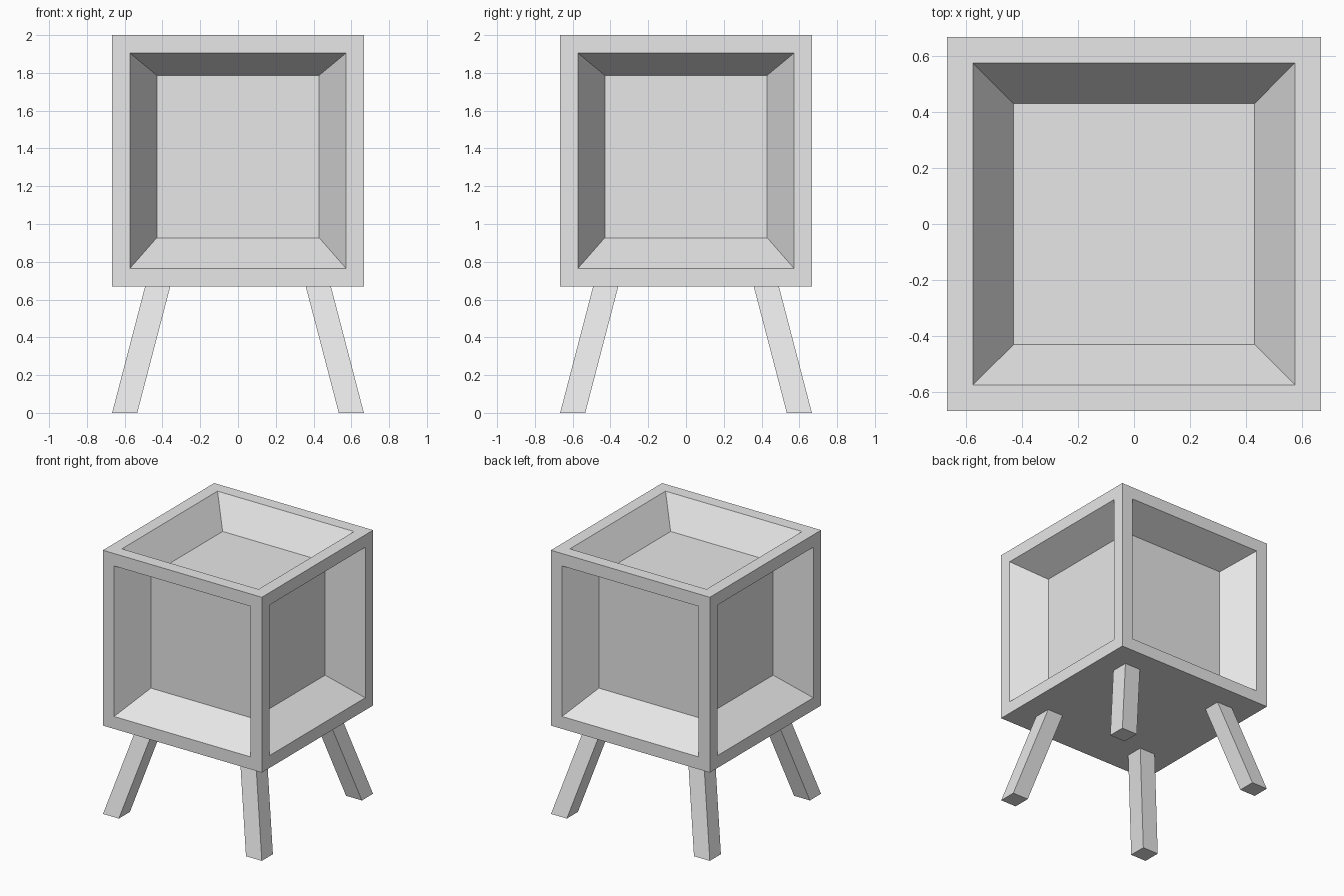
import bpy
import bmesh
from mathutils import Vector

HALF = 0.667          # half width of the box
BASE, TOP = 0.67, 2.0  # box bottom and top
RIM = 0.133           # width of the frame around each recess
CORE = 0.43           # half width of the inner core
CORE_MID = 1.357      # height of the core's centre

if "Cube" in bpy.data.objects:
    bpy.data.objects.remove(bpy.data.objects["Cube"], do_unlink=True)

grey = bpy.data.materials.new("light grey")
grey.use_nodes = True
grey.diffuse_color = (0.8, 0.8, 0.8, 1)
grey.node_tree.nodes["Principled BSDF"].inputs["Base Color"].default_value = (0.8, 0.8, 0.8, 1)


def add_object(name, bm):
    bmesh.ops.recalc_face_normals(bm, faces=bm.faces)
    mesh = bpy.data.meshes.new(name)
    bm.to_mesh(mesh)
    bm.free()
    mesh.materials.append(grey)
    obj = bpy.data.objects.new(name, mesh)
    bpy.context.collection.objects.link(obj)
    return obj


# Box with a tapered recess on every face but the bottom
bm = bmesh.new()
bmesh.ops.create_cube(bm, size=2)
middle = Vector((0, 0, (BASE + TOP) / 2))
for v in bm.verts:
    v.co = Vector((v.co.x * HALF, v.co.y * HALF, v.co.z * (TOP - BASE) / 2)) + middle
bm.normal_update()
panels = [f for f in bm.faces if f.normal.z > -0.5]
bmesh.ops.inset_individual(bm, faces=panels, thickness=RIM)
core_centre = Vector((0, 0, CORE_MID))
for panel in panels:
    # Sloped walls run from the rim to the corners of the inner core
    walls = bmesh.ops.inset_individual(bm, faces=[panel], thickness=RIM / 2)
    for v in panel.verts:
        direction = v.co - middle
        v.co = core_centre + Vector([CORE if c > 0 else -CORE for c in direction])
add_object("recessed_box", bm)

# Four square legs splayed outward on both axes
for side, sx in (("left", 1), ("right", -1)):
    for end, sy in (("front", -1), ("back", 1)):
        bm = bmesh.new()
        bmesh.ops.create_cube(bm, size=1)
        for v in bm.verts:
            at_top = v.co.z > 0
            centre = 0.425 if at_top else 0.6
            v.co = Vector((sx * centre + v.co.x * RIM,
                           sy * centre + v.co.y * RIM,
                           BASE if at_top else 0))
        add_object(f"{end}_{side}_leg", bm)
